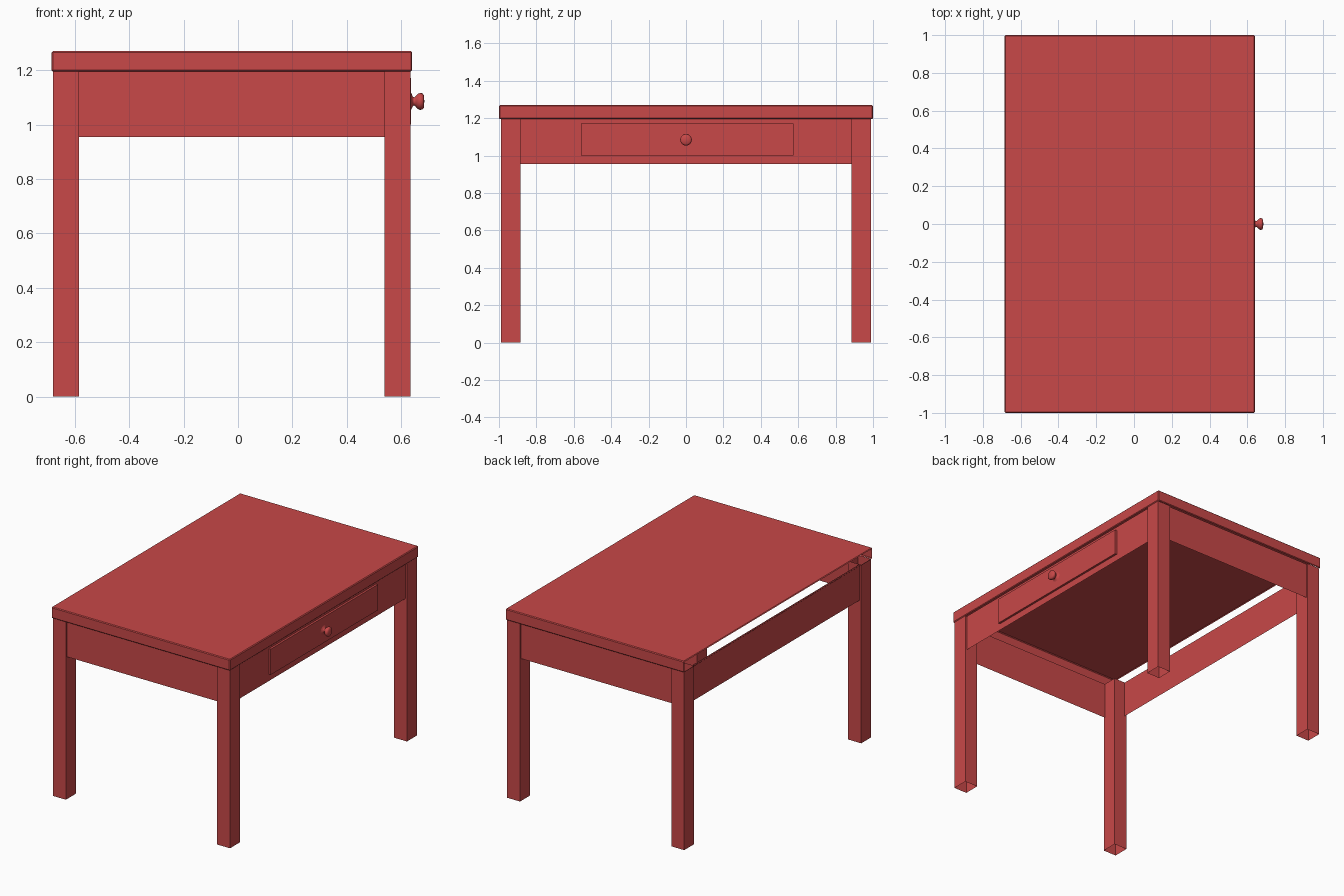
import bpy, bmesh, math
from mathutils import Vector, Matrix

if "Cube" in bpy.data.objects:
    bpy.data.objects.remove(bpy.data.objects["Cube"])

red = bpy.data.materials.new("red_paint")
red.diffuse_color = (0.58, 0.065, 0.065, 1)
red.use_nodes = True
red.node_tree.nodes["Principled BSDF"].inputs["Base Color"].default_value = red.diffuse_color


def finish(name, bm):
    mesh = bpy.data.meshes.new(name)
    bm.to_mesh(mesh)
    bm.free()
    obj = bpy.data.objects.new(name, mesh)
    bpy.context.collection.objects.link(obj)
    mesh.materials.append(red)
    return obj


def box_mesh(lo, hi, bevel=0):
    lo, hi = Vector(lo), Vector(hi)
    bm = bmesh.new()
    bmesh.ops.create_cube(bm, size=1)
    bmesh.ops.scale(bm, vec=hi - lo, verts=bm.verts)
    bmesh.ops.translate(bm, vec=(lo + hi) / 2, verts=bm.verts)
    if bevel:
        bmesh.ops.bevel(bm, geom=bm.edges[:], offset=bevel, segments=1,
                        affect='EDGES', profile=0.5)
    bm.normal_update()
    return bm


def open_sides(bm, *directions):
    # remove the flat faces that point in the given directions
    doomed = [f for f in bm.faces
              if any(f.normal.dot(Vector(d)) > 0.99 for d in directions)]
    bmesh.ops.delete(bm, geom=doomed, context='FACES')


def panel(name, corners):
    bm = bmesh.new()
    bm.faces.new([bm.verts.new(c) for c in corners])
    return finish(name, bm)


DOWN, UP, LEFT = (0, 0, -1), (0, 0, 1), (-1, 0, 0)

# Tabletop shell: open underneath and along the left edge
top = box_mesh((-0.685, -1, 1.195), (0.64, 1, 1.27), 0.005)
open_sides(top, DOWN, LEFT)
finish("tabletop", top)

# Four hollow legs
for side, x in (("left", -0.68), ("right", 0.538)):
    for end, y in (("front", -0.99), ("back", 0.885)):
        leg = box_mesh((x, y, 0), (x + 0.096, y + 0.105, 1.197))
        open_sides(leg, DOWN, UP)
        finish(f"{end}_{side}_leg", leg)

# Apron panels between the legs
Z0, Z1 = 0.955, 1.197
panel("right_apron", [(0.622, -0.885, Z0), (0.622, 0.885, Z0), (0.622, 0.885, Z1), (0.622, -0.885, Z1)])
panel("left_apron", [(-0.667, 0.885, Z0), (-0.667, -0.885, Z0), (-0.667, -0.885, Z1), (-0.667, 0.885, Z1)])
panel("front_apron", [(-0.584, -0.98, Z0), (0.538, -0.98, Z0), (0.538, -0.98, Z1), (-0.584, -0.98, Z1)])
panel("back_apron", [(0.538, 0.98, Z0), (-0.584, 0.98, Z0), (-0.584, 0.98, Z1), (0.538, 0.98, Z1)])

# Drawer front standing slightly proud of the apron
drawer = box_mesh((0.622, -0.562, 1.0), (0.636, 0.574, 1.172))
open_sides(drawer, LEFT)
finish("drawer_front", drawer)

# Turned knob: (x, radius) profile spun around the x axis
profile = [(0.634, 0.036), (0.638, 0.028), (0.643, 0.017), (0.648, 0.015),
           (0.654, 0.020), (0.661, 0.028), (0.669, 0.031), (0.678, 0.030),
           (0.683, 0.023), (0.685, 0.0)]
bm = bmesh.new()
verts = [bm.verts.new((x, r, 1.085)) for x, r in profile]
for v, (x, r) in zip(verts, profile):
    v.co = (x, 0, 1.085 + r)
edges = [bm.edges.new(pair) for pair in zip(verts, verts[1:])]
bmesh.ops.spin(bm, geom=verts + edges, cent=(0, 0, 1.085), axis=(1, 0, 0),
               angle=math.tau, steps=20)
bmesh.ops.remove_doubles(bm, verts=bm.verts, dist=0.0003)
bmesh.ops.recalc_face_normals(bm, faces=bm.faces)
knob = finish("drawer_knob", bm)
for p in knob.data.polygons:
    p.use_smooth = True
